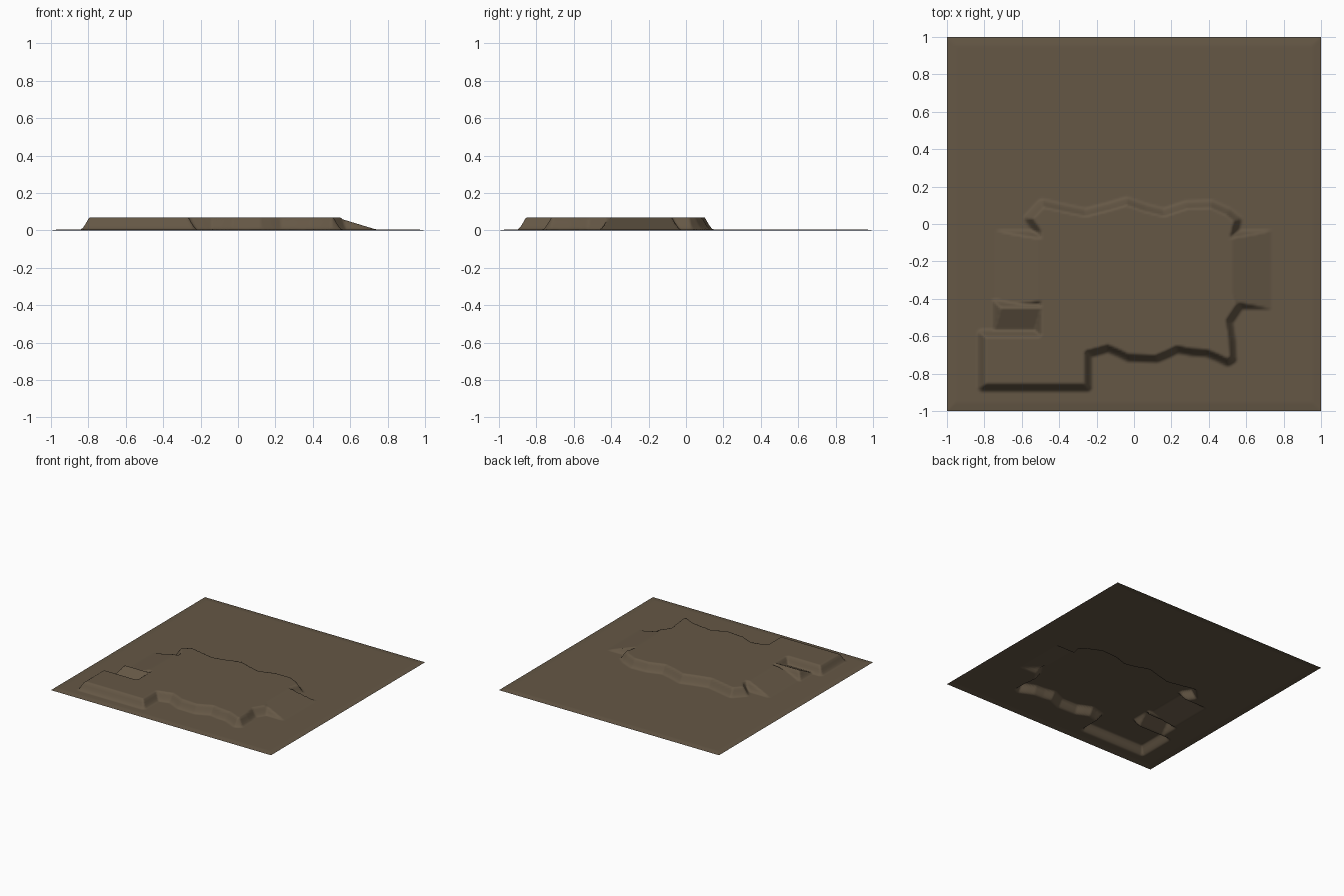
import bpy, math

if "Cube" in bpy.data.objects:
    bpy.data.objects.remove(bpy.data.objects["Cube"])

LOW, HIGH = 0.006, 0.07
N = 200  # grid cells per side

# Plateau cliff line, counter-clockwise
OUTLINE = [(-.81, -.87), (-.25, -.87), (-.25, -.69), (-.19, -.675), (-.14, -.66), (-.08, -.685),
           (-.03, -.71), (.12, -.715), (.18, -.69), (.23, -.665), (.31, -.68), (.39, -.685),
           (.45, -.71), (.50, -.735), (.525, -.72), (.52, -.62), (.505, -.52), (.565, -.43),
           (.53, -.35), (.53, -.06), (.55, .02), (.50, .06), (.41, .10), (.28, .095),
           (.16, .055), (.06, .08), (-.04, .115), (-.14, .085), (-.26, .055), (-.38, .08),
           (-.49, .105), (-.56, .03), (-.51, -.04), (-.51, -.59), (-.81, -.59)]
EDGES = list(zip(OUTLINE, OUTLINE[1:] + OUTLINE[:1]))


def clamp(t):
    return max(0.0, min(1.0, t))


def signed_distance(x, y):
    """Distance to the cliff line, positive inside."""
    best, inside = 9.0, False
    for (ax, ay), (bx, by) in EDGES:
        dx, dy = bx - ax, by - ay
        t = clamp(((x - ax) * dx + (y - ay) * dy) / (dx * dx + dy * dy))
        best = min(best, (x - ax - t * dx) ** 2 + (y - ay - t * dy) ** 2)
        if (ay > y) != (by > y) and x < ax + (y - ay) * dx / dy:
            inside = not inside
    return math.sqrt(best) * (1 if inside else -1)


def cliff(d):
    return clamp((d + .028) / .042) ** 1.3


def height(x, y):
    h = 0.0
    if -.9 < x < .8 and -.95 < y < .2:
        h = cliff(signed_distance(x, y))
        # wide ramps on both sides
        side = cliff(min(-.06 - y, y + .43))
        h = max(h, min(side, clamp((.735 - abs(x)) / .21) if abs(x) > .45 else 0))
        # small ramp running down towards the front left block
        if x < -.45:
            side = cliff(min(x + .73, -.43 - y))
            h = max(h, min(side, clamp((y + .58) / .13)))
    rim = clamp((1 - max(abs(x), abs(y))) / .045)
    return LOW * rim + (HIGH - LOW) * h


# Terrain sheet
coords = [-1 + 2 * i / N for i in range(N + 1)]
verts = [(x, y, height(x, y)) for y in coords for x in coords]
W = N + 1
faces = [(j * W + i, j * W + i + 1, (j + 1) * W + i + 1, (j + 1) * W + i)
         for j in range(N) for i in range(N)]
mesh = bpy.data.meshes.new("terrain")
mesh.from_pydata(verts, [], faces)
mesh.polygons.foreach_set("use_smooth", [True] * len(faces))
soil = bpy.data.materials.new("brown soil")
soil.diffuse_color = (.13, .096, .06, 1)
soil.use_nodes = True
soil.node_tree.nodes["Principled BSDF"].inputs["Base Color"].default_value = soil.diffuse_color
mesh.materials.append(soil)
terrain = bpy.data.objects.new("terrain", mesh)
bpy.context.collection.objects.link(terrain)
